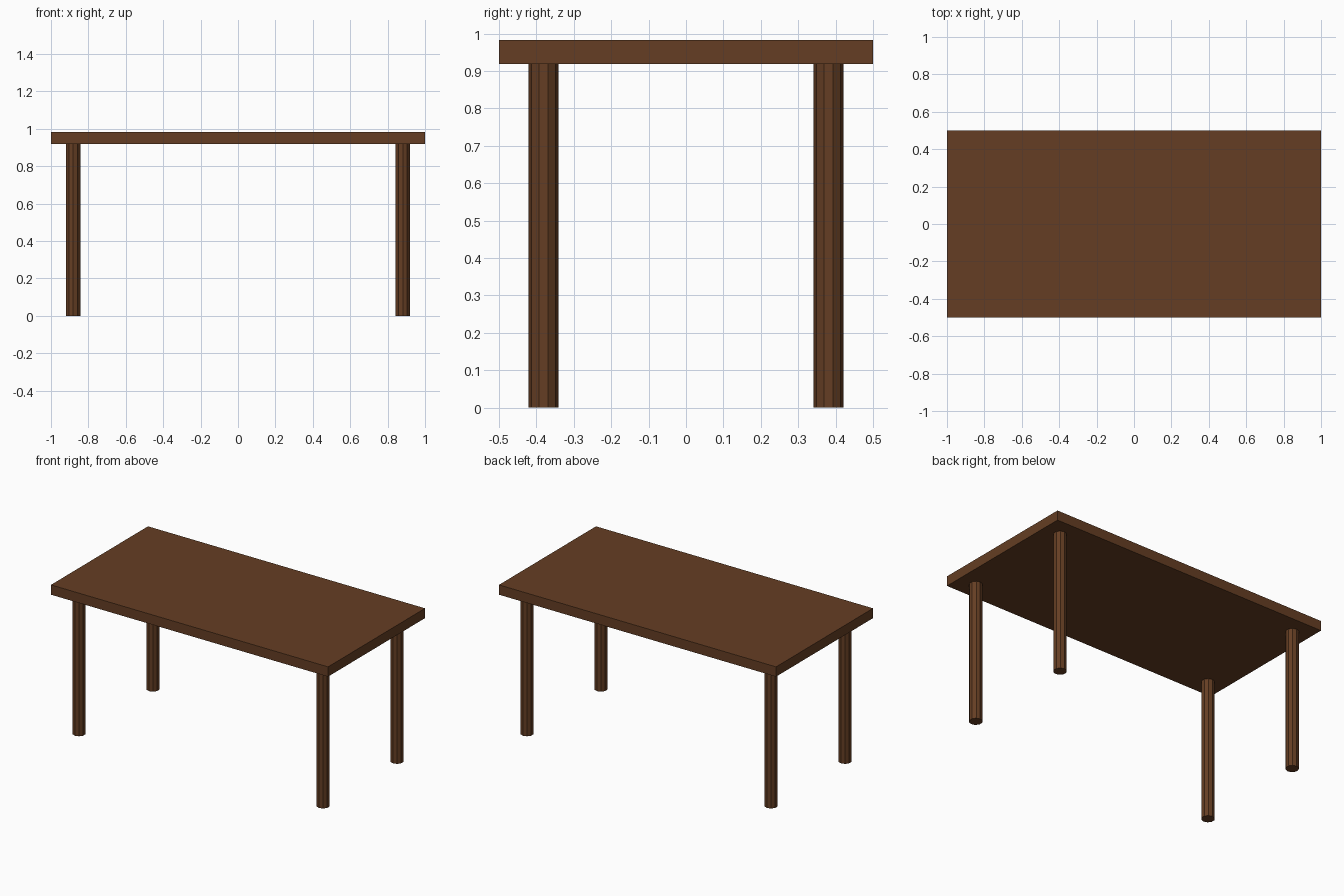
import bpy, bmesh
from mathutils import Matrix

if "Cube" in bpy.data.objects:
    bpy.data.objects.remove(bpy.data.objects["Cube"])

wood = bpy.data.materials.new("dark brown wood")
wood.diffuse_color = (0.13, 0.048, 0.017, 1)
wood.use_nodes = True
wood.node_tree.nodes["Principled BSDF"].inputs["Base Color"].default_value = wood.diffuse_color

TOP_Z, UNDER_Z = 0.983, 0.919


def finish(name, bm, location):
    mesh = bpy.data.meshes.new(name)
    bm.to_mesh(mesh)
    bm.free()
    mesh.materials.append(wood)
    obj = bpy.data.objects.new(name, mesh)
    obj.location = location
    bpy.context.collection.objects.link(obj)
    return obj


# Table top: plain slab
bm = bmesh.new()
bmesh.ops.create_cube(bm, size=1, matrix=Matrix.Diagonal((2, 1, TOP_Z - UNDER_Z, 1)))
finish("table_top", bm, (0, 0, (TOP_Z + UNDER_Z) / 2))

# Four faceted round legs, set in from the corners
for y, depth in ((-0.381, "front"), (0.381, "back")):
    for x, side in ((-0.881, "left"), (0.881, "right")):
        bm = bmesh.new()
        bmesh.ops.create_cone(bm, cap_ends=True, segments=10, radius1=0.04,
                              radius2=0.04, depth=UNDER_Z)
        finish(f"{depth}_{side}_leg", bm, (x, y, UNDER_Z / 2))
